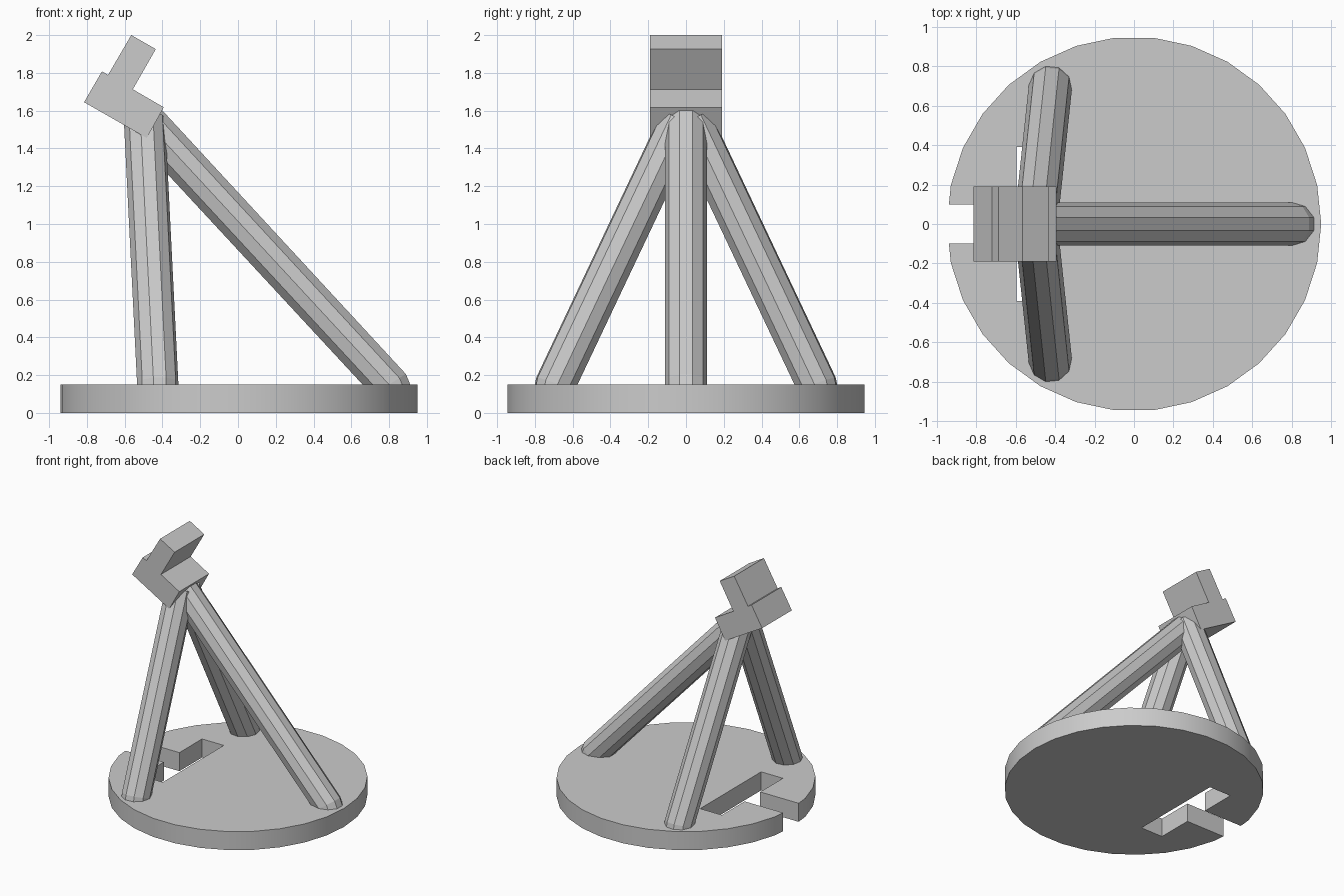
import bpy, bmesh
from math import sin, cos, radians
from mathutils import Vector

cube = bpy.data.objects.get("Cube")
if cube:
    bpy.data.objects.remove(cube, do_unlink=True)

grey = bpy.data.materials.new("plain_grey")
grey.use_nodes = True
grey.diffuse_color = (0.6, 0.6, 0.6, 1)
grey.node_tree.nodes["Principled BSDF"].inputs["Base Color"].default_value = (0.6, 0.6, 0.6, 1)


def finish(name, bm, smooth=False):
    bmesh.ops.recalc_face_normals(bm, faces=bm.faces)
    mesh = bpy.data.meshes.new(name)
    bm.to_mesh(mesh)
    bm.free()
    mesh.materials.append(grey)
    obj = bpy.data.objects.new(name, mesh)
    bpy.context.collection.objects.link(obj)
    if smooth:
        bpy.ops.object.select_all(action='DESELECT')
        obj.select_set(True)
        bpy.context.view_layer.objects.active = obj
        bpy.ops.object.shade_smooth_by_angle(angle=radians(25))
    return obj


def prism(name, outline, sweep, smooth=False):
    """Extrude a closed outline along a vector."""
    bm = bmesh.new()
    face = bm.faces.new([bm.verts.new(p) for p in outline])
    new = bmesh.ops.extrude_face_region(bm, geom=[face])["geom"]
    bmesh.ops.translate(bm, vec=sweep, verts=[v for v in new if isinstance(v, bmesh.types.BMVert)])
    return finish(name, bm, smooth)


def tube(name, path, radius=0.11, sides=10):
    """Straight-sided tube with mitred rings at each path point."""
    path = [Vector(p) for p in path]
    steps = [(b - a).normalized() for a, b in zip(path, path[1:])]
    bm = bmesh.new()
    rings = []
    for i, p in enumerate(path):
        axis = (steps[max(i - 1, 0)] + steps[min(i, len(steps) - 1)]).normalized()
        side = steps[0].cross(Vector((0, 0, 1)))
        side = (side - axis * side.dot(axis)).normalized()
        up = axis.cross(side)
        turns = [radians(360 * k / sides) for k in range(sides)]
        rings.append([bm.verts.new(p + radius * (side * cos(t) + up * sin(t))) for t in turns])
    for low, high in zip(rings, rings[1:]):
        for k in range(sides):
            n = (k + 1) % sides
            bm.faces.new((low[k], low[n], high[n], high[k]))
    bm.faces.new(rings[0])
    bm.faces.new(rings[-1])
    return finish(name, bm)


# Round base with a T-shaped slot open at one edge
rim = [(0.95 * cos(radians(12 * i)), 0.95 * sin(radians(12 * i))) for i in range(-14, 15)]
slot = [(-0.939, 0.1), (-0.595, 0.1), (-0.595, 0.39), (-0.4, 0.39)]
outline = rim + slot + [(x, -y) for x, y in reversed(slot)]
prism("base", [(x, y, 0) for x, y in outline], (0, 0, 0.15), smooth=True)

# Long sloping leg, with its foot bent into the base
tube("long_leg", [(-0.477, 0, 1.53), (0.80, 0, 0.15), (0.83, 0, 0.076)])

# Pair of steep legs
for name, s in (("back_leg", 1), ("front_leg", -1)):
    tube(name, [(-0.495, s * 0.03, 1.55), (-0.425, s * 0.69, 0.155), (-0.425, s * 0.705, 0.08)])

# Tilted stepped head block
head = [(-0.565, 2.0), (-0.435, 1.926), (-0.557, 1.713), (-0.393, 1.618),
        (-0.483, 1.455), (-0.815, 1.645), (-0.72, 1.808), (-0.688, 1.789)]
prism("head", [(x, -0.19, z) for x, z in head], (0, 0.38, 0))
